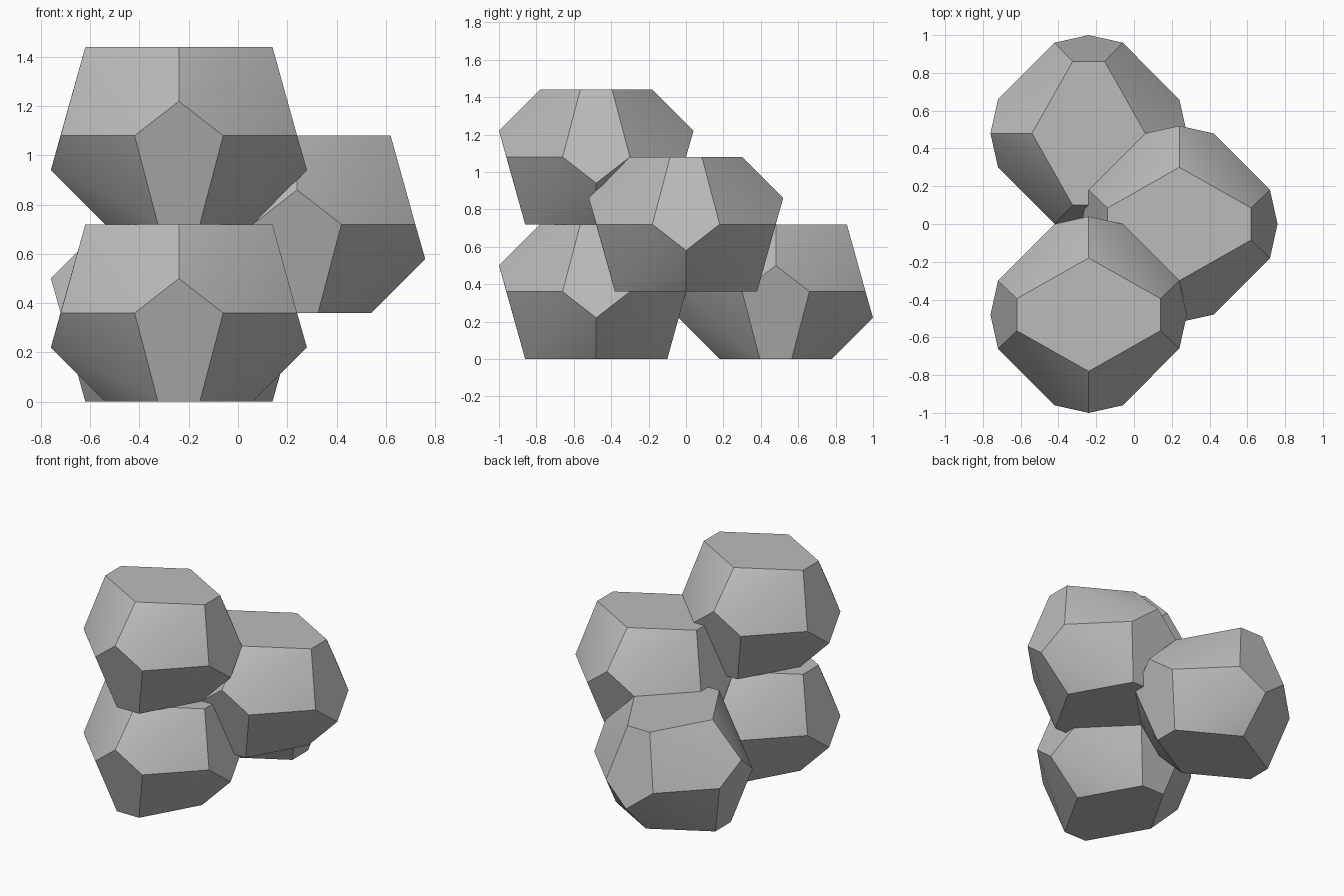
import bpy
import bmesh
import math
from mathutils import Vector, Matrix

default = bpy.data.objects.get("Cube")
if default:
    bpy.data.objects.remove(default, do_unlink=True)

# One plain grey for everything
grey = bpy.data.materials.new("stone_grey")
grey.use_nodes = True
colour = (0.5, 0.5, 0.5, 1.0)
grey.diffuse_color = colour
grey.node_tree.nodes["Principled BSDF"].inputs["Base Color"].default_value = colour

HALF = 0.36  # half the height of a cell

# Upper-half corners; mirrored in x and y, then repeated below with a quarter turn
CORNERS = [
    (0.38, 0.085, HALF),   # long ends of the top hexagon
    (0.0, 0.30, HALF),     # points of the top hexagon
    (0.0, 0.52, 0.14),     # tips of the upright pentagons
    (0.48, 0.18, 0.0),     # belt corners
]


def cell_points():
    points = set()
    for x, y, z in CORNERS:
        for sx in (1, -1):
            for sy in (1, -1):
                px, py = sx * x + 0.0, sy * y + 0.0
                points.add((px, py, z))
                points.add((py, px, -z + 0.0))
    return points


def add_cell(name, x, y, base, turn=0.0):
    """Fourteen-sided foam cell, standing at height base."""
    bm = bmesh.new()
    for p in sorted(cell_points()):
        bm.verts.new(p)
    bmesh.ops.convex_hull(bm, input=bm.verts[:])
    bmesh.ops.recalc_face_normals(bm, faces=bm.faces[:])
    # Merge only the truly flat faces
    bmesh.ops.dissolve_limit(bm, angle_limit=math.radians(2),
                             verts=bm.verts[:], edges=bm.edges[:])
    bm.transform(Matrix.Rotation(turn, 4, "Z"))
    mesh = bpy.data.meshes.new(name)
    bm.to_mesh(mesh)
    bm.free()
    mesh.materials.append(grey)
    cell = bpy.data.objects.new(name, mesh)
    cell.location = Vector((x, y, base + HALF))
    bpy.context.collection.objects.link(cell)
    bpy.ops.object.select_all(action="DESELECT")
    cell.select_set(True)
    bpy.context.view_layer.objects.active = cell
    bpy.ops.object.shade_smooth_by_angle(angle=math.radians(30))


# Cluster of four interlocking cells
add_cell("front_lower_cell", -0.24, -0.48, 0.0)
add_cell("front_upper_cell", -0.24, -0.48, 2 * HALF)
add_cell("side_cell", 0.24, 0.0, HALF)
add_cell("back_cell", -0.24, 0.48, 0.0, math.pi / 2)
